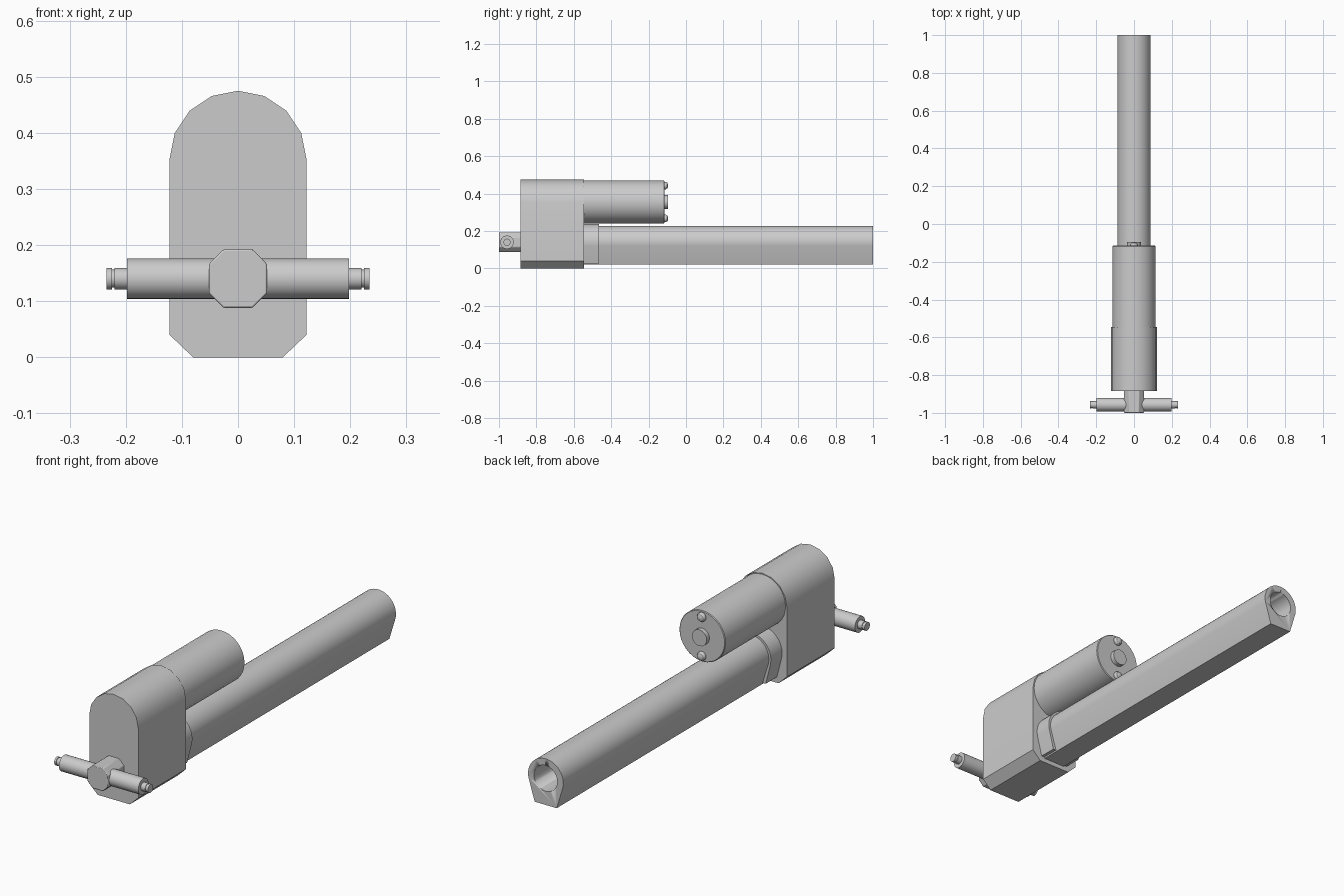
import bpy
import bmesh
from math import sin, cos, pi, radians
from mathutils import Matrix

if "Cube" in bpy.data.objects:
    bpy.data.objects.remove(bpy.data.objects["Cube"])

grey = bpy.data.materials.new("plain grey")
grey.use_nodes = True
colour = (0.6, 0.6, 0.6, 1)
grey.diffuse_color = colour
grey.node_tree.nodes["Principled BSDF"].inputs["Base Color"].default_value = colour


def finish(name, bm):
    bmesh.ops.recalc_face_normals(bm, faces=bm.faces)
    mesh = bpy.data.meshes.new(name)
    bm.to_mesh(mesh)
    bm.free()
    mesh.materials.append(grey)
    ob = bpy.data.objects.new(name, mesh)
    bpy.context.collection.objects.link(ob)
    bpy.ops.object.select_all(action='DESELECT')
    ob.select_set(True)
    bpy.context.view_layer.objects.active = ob
    bpy.ops.object.shade_smooth_by_angle(angle=radians(30))
    return ob


def extrude(name, outline, y0, y1):
    """Push an x-z outline along y."""
    bm = bmesh.new()
    face = bm.faces.new([bm.verts.new((x, y0, z)) for x, z in outline])
    new = bmesh.ops.extrude_face_region(bm, geom=[face])["geom"]
    verts = [v for v in new if isinstance(v, bmesh.types.BMVert)]
    bmesh.ops.translate(bm, verts=verts, vec=(0, y1 - y0, 0))
    return finish(name, bm)


def lathe(name, profile, place, steps=32):
    """Turn (radius, distance) points around z, then move into place."""
    bm = bmesh.new()
    rings = [[bm.verts.new((r * cos(2 * pi * i / steps), r * sin(2 * pi * i / steps), d))
              for i in range(steps)] for r, d in profile]
    for a, b in zip(rings, rings[1:]):
        for i in range(steps):
            j = (i + 1) % steps
            bm.faces.new((a[i], a[j], b[j], b[i]))
    bm.faces.new(rings[0])
    bm.faces.new(rings[-1])
    bm.transform(place)
    return finish(name, bm)


def along_y(z):
    return Matrix.Translation((0, 0, z)) @ Matrix.Rotation(-pi / 2, 4, 'X')


def arc(radius, z, start, end, steps):
    angles = [radians(start + (end - start) * i / steps) for i in range(steps + 1)]
    return [(radius * cos(a), z + radius * sin(a)) for a in angles]


AXIS = 0.14      # height of the tube and trunnion
MOTOR = 0.355    # height of the motor

# Gear housing with an arched top and chamfered foot
extrude("gear_housing", [(-0.08, 0), (0.08, 0), (0.122, 0.04)]
        + arc(0.122, 0.353, 0, 180, 8) + [(-0.122, 0.04)], -0.885, -0.545)

# Outer tube with a bored end
tube = extrude("outer_tube", [(-0.055, 0.02), (0.055, 0.02)]
               + arc(0.088, AXIS, -12, 192, 24), -0.56, 1)
bore = lathe("bore_cutter", [(0.058, -0.45), (0.058, 1.1)], along_y(AXIS))
cut = tube.modifiers.new("bore", 'BOOLEAN')
cut.object = bore
cut.solver = 'EXACT'
bpy.context.view_layer.objects.active = tube
bpy.ops.object.modifier_move_to_index(modifier="bore", index=0)
bpy.ops.object.modifier_apply(modifier="bore")
bpy.data.objects.remove(bore)

# Collar where the tube leaves the housing
extrude("tube_collar", [(-0.072, 0.026), (0.072, 0.026)]
        + arc(0.098, AXIS, -12, 192, 24), -0.56, -0.465)

# Motor with its rear hub and two screws
lathe("motor", [(0.115, -0.56), (0.115, -0.118), (0.112, -0.115)], along_y(MOTOR))
lathe("motor_hub", [(0.037, -0.13), (0.037, -0.095)], along_y(MOTOR), 16)
for name, z in (("upper_screw", MOTOR + 0.088), ("lower_screw", MOTOR - 0.088)):
    lathe(name, [(0.02, -0.13), (0.02, -0.108), (0.015, -0.1), (0.006, -0.096)],
          along_y(z), 16)

# Trunnion block with cut corners
w, c = 0.052, 0.026
corners = [(c, w), (w, c), (w, -c), (c, -w), (-c, -w), (-w, -c), (-w, c), (-c, w)]
block = extrude("trunnion_block", [(x, AXIS + z) for x, z in corners], -1, -0.875)
bevel = block.modifiers.new("soft_edges", 'BEVEL')
bevel.width = 0.003
bevel.segments = 2

# Trunnion pins, each with a grooved tip
pin = [(0.036, 0.03), (0.036, 0.198), (0.019, 0.198), (0.019, 0.22),
       (0.016, 0.22), (0.016, 0.225), (0.019, 0.225), (0.019, 0.234)]
for name, side in (("left_pin", 1), ("right_pin", -1)):
    lathe(name, pin, Matrix.Translation((0, -0.957, AXIS))
          @ Matrix.Rotation(side * pi / 2, 4, 'Y'))
